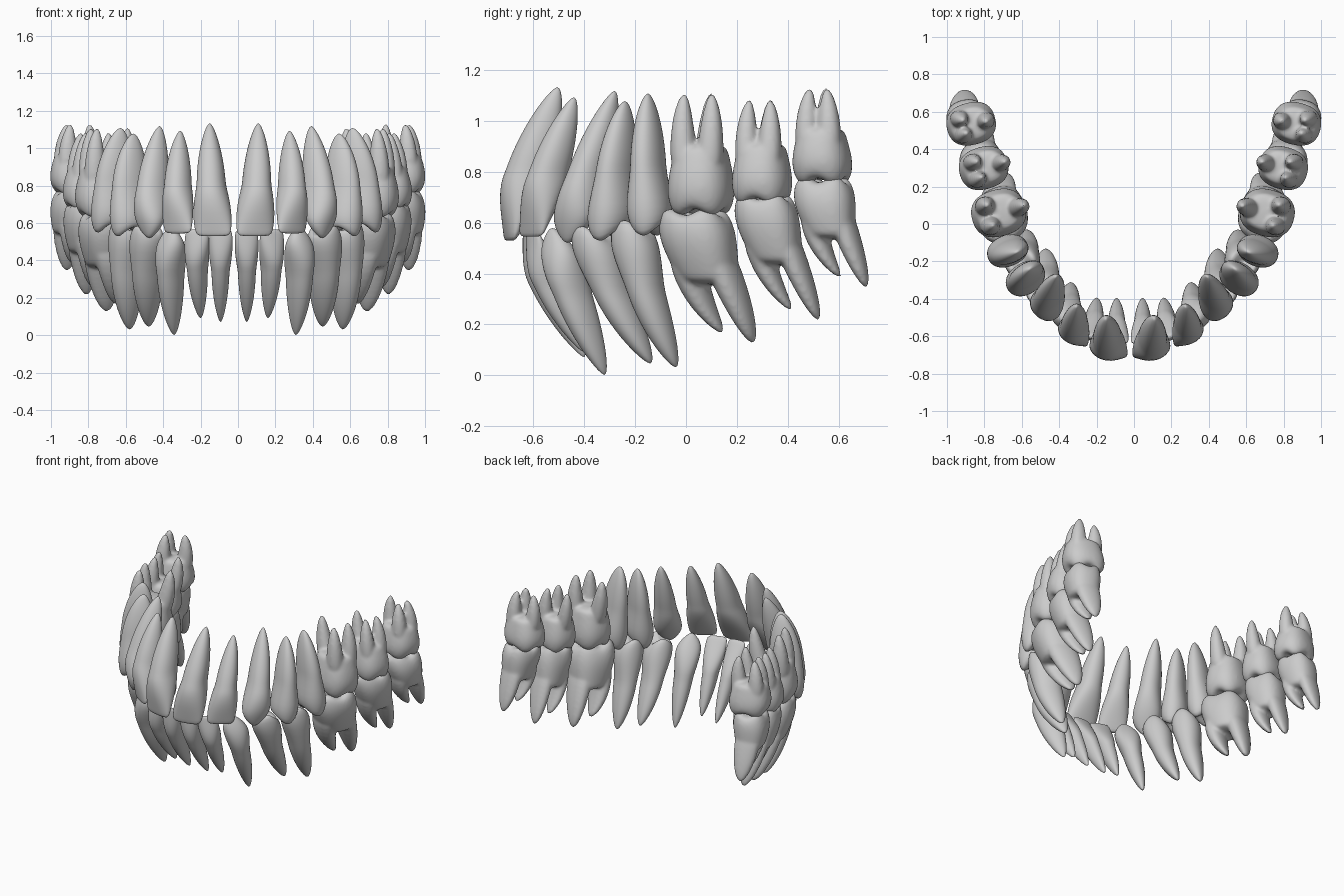
import bpy, bmesh
from math import sin, cos, pi, radians
from mathutils import Vector

if "Cube" in bpy.data.objects:
    bpy.data.objects.remove(bpy.data.objects["Cube"])

N = 20
# Crown profiles: (fraction from biting edge to root tip, width, depth)
BLADE = [(0, .86, .14), (.05, .95, .27), (.14, 1, .5), (.26, .97, .8), (.38, .84, .97)]
POINT = [(.01, .2, .16), (.06, .6, .36), (.14, .96, .63), (.23, 1, .86), (.35, .87, 1)]
TABLE = [(.06, .32, .32), (.025, .64, .64), (.05, .88, .86), (.14, .99, .97), (.24, 1, 1)]
CUSP_WEIGHT = [.5, 1, .75, .2, 0]

# Right half of each jaw: crown point, root tip, width
UPPER = [
    ("central_incisor", (.11, -.693, .53), (.13, -.505, 1.135), .21),
    ("lateral_incisor", (.305, -.61, .545), (.292, -.44, 1.095), .185),
    ("canine", (.462, -.465, .52), (.405, -.28, 1.12), .185),
    ("first_premolar", (.57, -.3, .535), (.55, -.24, 1.08), .17),
    ("second_premolar", (.675, -.14, .555), (.62, -.15, 1.11), .17),
    ("first_molar", (.715, .06, .625), (.7, .065, 1.115), .255),
    ("second_molar", (.8, .3, .67), (.775, .305, 1.09), .23),
    ("third_molar", (.862, .54, .75), (.865, .53, 1.135), .23)]
LOWER = [
    ("central_incisor", (.068, -.63, .565), (.07, -.4, .07), .13),
    ("lateral_incisor", (.2, -.605, .565), (.18, -.4, .09), .14),
    ("canine", (.34, -.525, .58), (.325, -.32, 0), .165),
    ("first_premolar", (.475, -.375, .58), (.465, -.14, .045), .185),
    ("second_premolar", (.59, -.215, .605), (.57, -.04, .03), .185),
    ("first_molar", (.71, .03, .66), (.67, .205, .14), .295),
    ("second_molar", (.81, .305, .72), (.79, .47, .23), .25),
    ("third_molar", (.875, .54, .785), (.9, .66, .36), .24)]


def loft(bm, rings):
    """Skin a list of point rings; single points close the ends."""
    rows = [[bm.verts.new(p) for p in r] for r in rings]
    for p, q in zip(rows, rows[1:]):
        for i in range(N):
            j = (i + 1) % N
            if len(p) == 1:
                bm.faces.new((p[0], q[j], q[i]))
            elif len(q) == 1:
                bm.faces.new((p[i], p[j], q[0]))
            else:
                bm.faces.new((p[i], p[j], q[j], q[i]))


def ring(c, u, v, a, b, power=2.2, lift=0, cusps=2):
    """Superellipse of half sizes a, b around c, waved in z to make cusps."""
    if a < 1e-5:
        return [c]
    pts = []
    for i in range(N):
        t = 2 * pi * i / N
        x, y = cos(t), sin(t)
        k = (abs(x) ** power + abs(y) ** power) ** (-1 / power)
        pts.append(c + u * a * k * x + v * b * k * y + Vector((0, 0, lift * cos(cusps * t))))
    return pts


def bezier(a, b, c, s):
    return a * (1 - s) ** 2 + b * 2 * s * (1 - s) + c * s * s


def profile(kind):
    """Crown rows plus a tapering root, or a short trunk for molars."""
    crown = {"incisor": BLADE, "canine": POINT}.get(kind, TABLE)
    top = .08 if crown is TABLE else 0
    rows = [(top, 0, 0, 0)] + [(*r, w) for r, w in zip(crown, CUSP_WEIGHT)]
    if kind == "molar":
        rows += [(.24 + .33 * t, 1 - .25 * t ** 1.3, 1 - .24 * t ** 1.5, 0) for t in (.3, .55, .8, 1)]
        return rows + [(.59, 0, 0, 0)]
    p, q = (1.9, .62) if kind == "premolar" else (1.7, .65)
    for t in (0, .15, .33, .55, .75, .9, .97, 1):
        k = (1 - t ** p) ** q
        rows.append((.45 + .55 * t, .74 * k, .92 * k, 0))
    return rows


def tooth(name, side, up, crown, apex, facing, width, order):
    kind = name.split("_")[-1]
    molar = kind == "molar"

    def place(p):
        return Vector((side * p[0] - .025 * max(0, 1 - 1.1 * abs(p[0])), p[1], p[2]))
    tip, end = place(crown), place(apex)
    u = Vector((side * facing.x, facing.y, 0))   # away from the midline
    v = Vector((side * facing.y, -facing.x, 0))  # outward
    mid = (tip + end) / 2 + v * (.02 if up > 0 else .035)
    if up < 0 and order > 2:                     # lower back roots sweep backward
        mid -= u * (.055 if molar else .04)
    ratio = {"incisor": (1.12, .97), "canine": (1.12, 1.1), "premolar": (1.06, 1.35), "molar": (.94, 1.17)}
    a, b = width / 2, width / 2 * ratio[kind][up > 0]
    cusps, amp = (4, .02) if molar else (2, .03 if kind == "premolar" else 0)
    bm = bmesh.new()
    loft(bm, [ring(bezier(tip, mid, end, s), u, v, a * w, b * d, 2.6 if molar else 2.2, up * amp * h, cusps)
              for s, w, d, h in profile(kind)])
    if molar:
        # upper molars have three roots, lower molars two broad ones
        spread = .62 - .1 * (order - 5)
        for ang in ((45, 135, 270) if up > 0 else (0, 180)):
            away = u * a * cos(radians(ang)) + v * b * sin(radians(ang))
            rw, rd = (.43, .4) if up > 0 else (.42, .76)
            start = bezier(tip, mid, end, .36) + away * (.52 if up > 0 else .45)
            grow = spread * (1.3 if ang == 270 else 1)
            stop = end + away * (grow if up > 0 else .44)
            if up < 0:
                stop.z -= .02 * cos(radians(ang))
            bend = (start + stop) / 2 + away * (.16 if up > 0 else .22)
            if up < 0:
                bend -= u * .03
            ks = [(0, 0)] + [(t, (1 - t ** 2.1) ** .6) for t in (.01, .2, .45, .68, .85, .95, 1)]
            loft(bm, [ring(bezier(start, bend, stop, t), u, v, a * rw * k, b * rd * k) for t, k in ks])
    bmesh.ops.recalc_face_normals(bm, faces=bm.faces)
    me = bpy.data.meshes.new(name)
    bm.to_mesh(me)
    bm.free()
    for p in me.polygons:
        p.use_smooth = True
    ob = bpy.data.objects.new(name, me)
    bpy.context.collection.objects.link(ob)
    sub = ob.modifiers.new("Round", 'SUBSURF')
    sub.levels = sub.render_levels = 1
    if molar:                                    # fuse crown and roots
        fuse = ob.modifiers.new("Fuse", 'REMESH')
        fuse.mode = 'VOXEL'
        fuse.voxel_size = .01
        fuse.use_smooth_shade = True
        soft = ob.modifiers.new("Soften", 'SMOOTH')
        soft.iterations = 6


# Each tooth faces outward from the arch through its neighbours
for jaw, up, teeth in (("upper", 1, UPPER), ("lower", -1, LOWER)):
    path = [Vector(t[1][:2]) for t in teeth]
    path = [Vector((-path[0].x, path[0].y))] + path + [path[-1]]
    for i, (name, crown, apex, width) in enumerate(teeth):
        facing = (path[i + 2] - path[i]).normalized()
        for side, label in ((1, "right"), (-1, "left")):
            tooth(f"{jaw}_{label}_{name}", side, up, crown, apex, facing, width, i)
